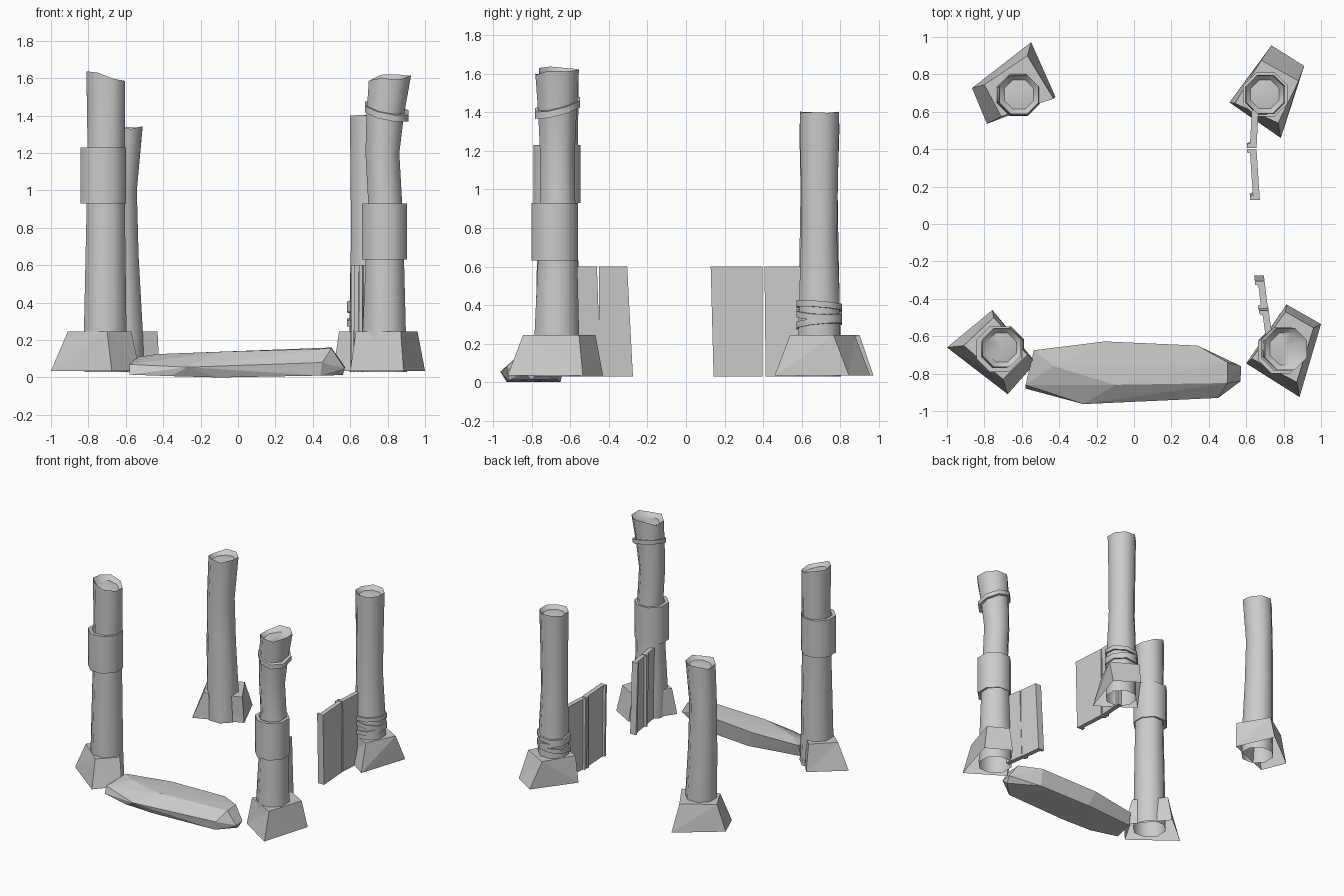
import bpy, bmesh, math
from mathutils import Vector, Matrix

if "Cube" in bpy.data.objects:
    bpy.data.objects.remove(bpy.data.objects["Cube"])

SIDES = 8


def finish(bm, name, smooth=None):
    bmesh.ops.recalc_face_normals(bm, faces=bm.faces)
    me = bpy.data.meshes.new(name)
    bm.to_mesh(me)
    bm.free()
    ob = bpy.data.objects.new(name, me)
    bpy.context.collection.objects.link(ob)
    if smooth:
        bpy.ops.object.select_all(action='DESELECT')
        ob.select_set(True)
        bpy.context.view_layer.objects.active = ob
        bpy.ops.object.shade_smooth_by_angle(angle=math.radians(smooth))
    return ob


def circle(bm, x, y, r, z, jag=None):
    vs = []
    for i in range(SIDES):
        a = 2 * math.pi * (i + 0.5) / SIDES
        dx, dy = r * math.cos(a), r * math.sin(a)
        vs.append(bm.verts.new((x + dx, y + dy, z + (jag(i, dx, dy) if jag else 0))))
    return vs


def bridge(bm, a, b):
    n = len(a)
    for i in range(n):
        j = (i + 1) % n
        bm.faces.new((a[i], a[j], b[j], b[i]))


def post(name, rings, slope, chip, dip):
    """Bent tube, open below, with a broken, sunken top."""
    bm = bmesh.new()
    jag = lambda i, dx, dy: slope[0] * dx + slope[1] * dy + chip * (i % 3 - 1)
    loops = [circle(bm, x, y, r, z, jag if k == len(rings) - 1 else None)
             for k, (x, y, r, z) in enumerate(rings)]
    x, y, r, z = rings[-1]
    loops.append(circle(bm, x, y, r * 0.75, z - dip,
                        lambda i, dx, dy: slope[0] * dx + slope[1] * dy))
    for a, b in zip(loops, loops[1:]):
        bridge(bm, a, b)
    c = bm.verts.new((x, y, z - dip * 0.6))
    top = loops[-1]
    for i in range(SIDES):
        bm.faces.new((top[i], top[(i + 1) % SIDES], c))
    finish(bm, name, 50)


def band(name, x, y, r, z0, z1, thick, slope=(0, 0)):
    """Ring around a post, optionally tilted."""
    bm = bmesh.new()
    tilt = lambda i, dx, dy: slope[0] * dx + slope[1] * dy
    ls = [circle(bm, x, y, rr, z, tilt) for rr, z in
          ((r, z0), (r, z1), (r - thick, z1), (r - thick, z0))]
    for k in range(4):
        bridge(bm, ls[k], ls[(k + 1) % 4])
    finish(bm, name, 50)


def footing(name, low, high):
    """Rough tapered stone, open below."""
    bm = bmesh.new()
    a = [bm.verts.new((x, y, 0.035)) for x, y in low]
    b = [bm.verts.new((x, y, 0.245)) for x, y in high]
    bridge(bm, a, b)
    bm.faces.new(b)
    bmesh.ops.triangulate(bm, faces=bm.faces)
    finish(bm, name)


def plank(name, p, q, lean, lip_ends):
    """Upright board from p to q in plan; lean shifts the foot of the q end."""
    bm = bmesh.new()
    p, q = Vector((*p, 0)), Vector((*q, 0))
    d = (q - p).normalized()
    side = Vector((-0.018, 0, 0))
    prof = [p - side, q - side, q + side * 1.9, q + side * 1.9 - d * 0.02,
            q + side - d * 0.025, p + side]
    if lip_ends:
        prof[5:] = [p + side + d * 0.02, p + side * 1.9 + d * 0.015, p + side * 1.9]
    mid = (p + q) / 2
    a = [bm.verts.new(v + Vector((0, 0, 0.03)) + d * (lean if (v - mid).dot(d) > 0 else 0))
         for v in prof]
    b = [bm.verts.new(v + Vector((0, 0, 0.60))) for v in prof]
    bridge(bm, a, b)
    bm.faces.new(a)
    bm.faces.new(b)
    finish(bm, name)


# four bent posts with broken tops: rings of (x, y, radius, z)
post("front_left_post",
     [(-.705, -.665, .126, .03), (-.71, -.667, .123, .25), (-.707, -.665, .110, .95),
      (-.705, -.66, .108, 1.25), (-.707, -.66, .112, 1.61)], (-.25, -.03), .006, .03)
post("front_right_post",
     [(.785, -.67, .128, .03), (.782, -.67, .125, .25), (.786, -.665, .108, .70),
      (.786, -.665, .098, .95), (.772, -.667, .098, 1.20), (.787, -.667, .108, 1.40),
      (.812, -.668, .122, 1.605)], (.12, .08), .010, .03)
post("back_right_post",
     [(.705, .69, .118, .03), (.705, .69, .117, .25), (.702, .692, .113, .45),
      (.698, .69, .101, .75), (.698, .692, .104, 1.05), (.70, .693, .110, 1.40)],
     (0, 0), .003, .03)
post("back_left_post",
     [(-.615, .69, .122, .03), (-.62, .69, .120, .25), (-.633, .69, .110, .65),
      (-.637, .69, .104, 1.0), (-.615, .692, .113, 1.335)], (.08, 0), .010, .03)

# sleeves and bindings
band("front_left_sleeve", -.72, -.67, .132, .93, 1.23, .028)
band("front_right_sleeve", .784, -.68, .130, .63, .93, .028)
band("front_right_binding", .795, -.667, .126, 1.405, 1.44, .025, (-.20, .25))
for k, (z, s) in enumerate([(.29, (.1, .10)), (.335, (-.12, -.05)), (.38, (.08, -.08))]):
    band(f"back_right_binding_{k + 1}", .702, .692, .128, z, z + .032, .025, s)

# stone footings: lower and upper outlines
footing("front_left_footing",
        [(-1, -.66), (-.675, -.91), (-.525, -.74), (-.757, -.46)],
        [(-.91, -.65), (-.70, -.83), (-.57, -.70), (-.75, -.50)])
footing("front_right_footing",
        [(.60, -.745), (.885, -.925), (1, -.535), (.815, -.43)],
        [(.63, -.72), (.87, -.845), (.96, -.555), (.81, -.47)])
footing("back_right_footing",
        [(.51, .65), (.785, .46), (.91, .845), (.735, .955)],
        [(.54, .645), (.77, .54), (.88, .765), (.68, .875)])
footing("back_left_footing",
        [(-.866, .727), (-.786, .535), (-.42, .68), (-.55, .972)],
        [(-.80, .745), (-.71, .575), (-.43, .67), (-.57, .90)])

# wall planks beside the right posts
plank("back_plank_inner", (.637, .398), (.655, .128), -.015, True)
plank("back_plank_outer", (.648, .61), (.637, .407), -.006, False)
plank("front_plank_inner", (.698, -.452), (.680, -.305), .03, True)
plank("front_plank_outer", (.722, -.60), (.702, -.462), .02, False)

# fallen stone beam along the front
bm = bmesh.new()
for co in [(-.535, -.675, .115), (-.58, -.86, .075), (-.58, -.88, .02), (-.54, -.70, .02),
           (-.43, -.76, .13), (-.27, -.963, .06), (-.36, -.93, .012), (-.10, -.86, .142),
           (-.155, -.628, .135), (.34, -.65, .155), (.50, -.74, .165), (.50, -.85, .160),
           (.45, -.93, .085), (.44, -.92, .015), (.57, -.84, .055), (.572, -.76, .06),
           (.56, -.80, .018), (.34, -.67, .018), (-.10, -.65, .005), (-.10, -.93, .005)]:
    bm.verts.new((co[0], co[1], max(co[2], 0) - .005))
res = bmesh.ops.convex_hull(bm, input=bm.verts)
loose = [v for v in bm.verts if not v.link_faces]
bmesh.ops.delete(bm, geom=loose, context='VERTS')
finish(bm, "fallen_beam")
